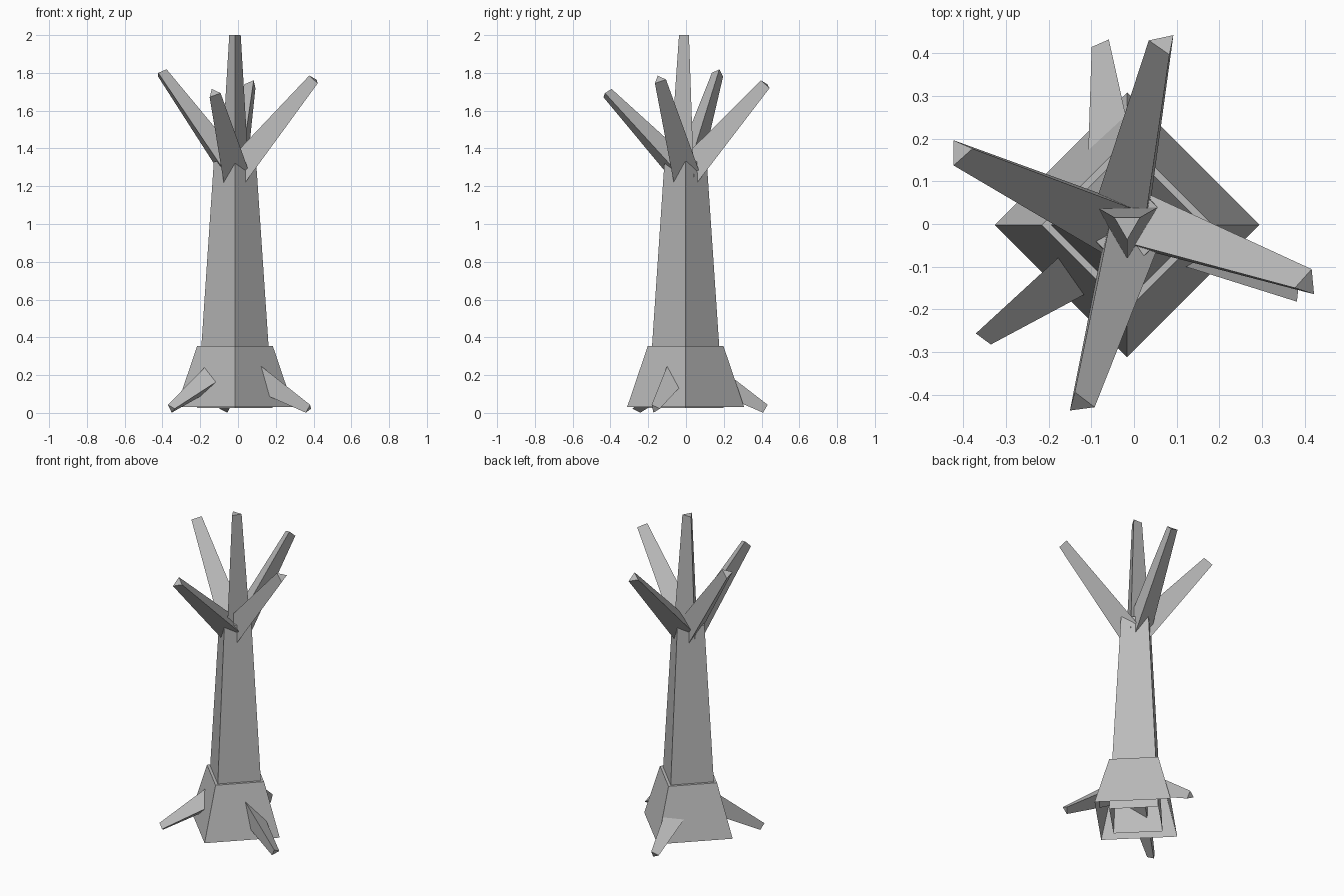
import bpy, bmesh, math
from mathutils import Matrix, Vector

if "Cube" in bpy.data.objects:
    bpy.data.objects.remove(bpy.data.objects["Cube"])

bark = bpy.data.materials.new("grey_bark")
bark.diffuse_color = (0.5, 0.5, 0.5, 1)
bark.use_nodes = True
bark.node_tree.nodes["Principled BSDF"].inputs["Base Color"].default_value = bark.diffuse_color
CX, CY = -0.016, -0.002          # trunk axis


def taper(name, sides, r0, r1, length, matrix, turn=0.0):
    """Tapered prism along local z, open at the root end, capped at the tip."""
    bm = bmesh.new()
    rings = []
    for r, z in ((r0, 0), (r1, length)):
        ring = []
        for i in range(sides):
            a = turn + math.tau * i / sides
            ring.append(bm.verts.new((r * math.cos(a), r * math.sin(a), z)))
        rings.append(ring)
    for i in range(sides):
        j = (i + 1) % sides
        bm.faces.new((rings[0][i], rings[0][j], rings[1][j], rings[1][i]))
    bm.faces.new(rings[1])
    bm.transform(matrix)
    me = bpy.data.meshes.new(name)
    bm.to_mesh(me)
    bm.free()
    me.materials.append(bark)
    ob = bpy.data.objects.new(name, me)
    bpy.context.collection.objects.link(ob)
    return ob


def limb(name, start, tip, r0, r1, azimuth):
    """Three-sided limb from start to tip, one corner pointing sideways."""
    start, tip = Vector(start), Vector(tip)
    d = tip - start
    tilt = math.atan2(math.hypot(d.x, d.y), d.z)
    m = (Matrix.Translation(start) @ Matrix.Rotation(azimuth, 4, 'Z')
         @ Matrix.Rotation(tilt, 4, 'Y'))
    taper(name, 3, r0, r1, d.length, m, math.pi / 2)


# flared foot and trunk, four-sided with corners on the axes
taper("trunk_foot", 4, 0.31, 0.20, 0.325, Matrix.Translation((CX, CY, 0.03)))
taper("trunk", 4, 0.20, 0.112, 1.305, Matrix.Translation((CX, CY, 0.025)))

# top branches
crown = (CX, CY, 1.25)
limb("branch_centre", crown, (CX, CY, 2.0), 0.087, 0.035, math.pi)
tips = {"right": (0.405, -0.14, 1.765), "left": (-0.408, 0.17, 1.80),
        "back": (0.07, 0.423, 1.74), "front": (-0.127, -0.42, 1.693)}
for side, tip in tips.items():
    limb("branch_" + side, crown, tip, 0.087, 0.036,
         math.atan2(tip[1] - CY, tip[0] - CX))

# three roots spreading down and out
for i in range(3):
    a = math.radians(97.5 + 120 * i)
    c, s = math.cos(a), math.sin(a)
    limb(f"root_{i + 1}", (CX + 0.078 * c, CY + 0.078 * s, 0.222),
         (CX + 0.424 * c, CY + 0.424 * s, 0.022), 0.085, 0.028, a)
